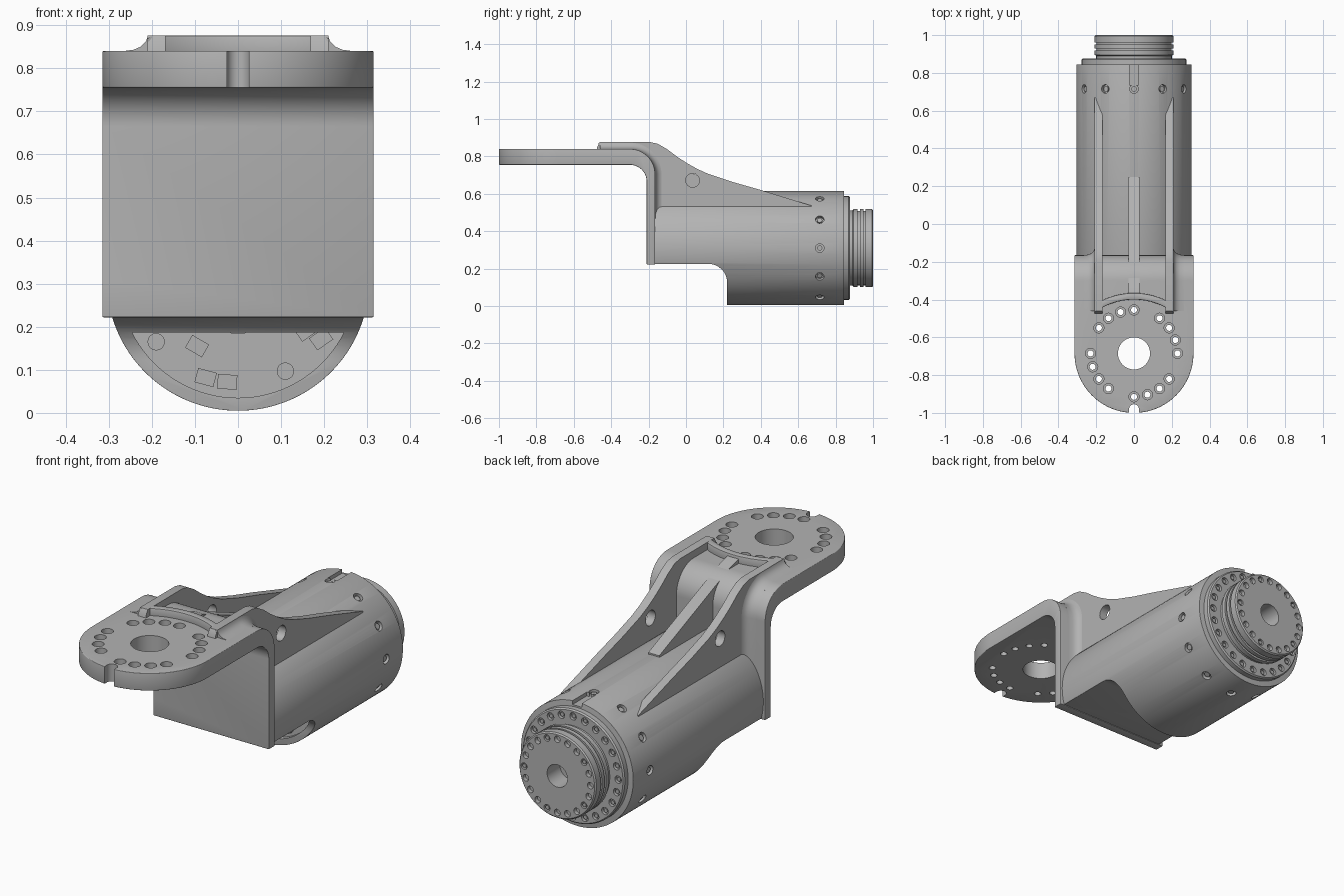
import bpy, bmesh
from math import sin, cos, pi, radians
from mathutils import Vector, Matrix

if "Cube" in bpy.data.objects:
    bpy.data.objects.remove(bpy.data.objects["Cube"])

grey = bpy.data.materials.new("machined_grey")
grey.use_nodes = True
grey.diffuse_color = (0.45, 0.45, 0.45, 1)
grey.node_tree.nodes["Principled BSDF"].inputs["Base Color"].default_value = grey.diffuse_color

AXIS_Z = 0.31            # height of the barrel axis
FLANGE_Y = -0.685        # centre of the round mounting flange


def finish(name, bm):
    bmesh.ops.remove_doubles(bm, verts=bm.verts, dist=1e-5)
    bmesh.ops.recalc_face_normals(bm, faces=bm.faces)
    mesh = bpy.data.meshes.new(name)
    bm.to_mesh(mesh)
    bm.free()
    mesh.materials.append(grey)
    obj = bpy.data.objects.new(name, mesh)
    bpy.context.collection.objects.link(obj)
    return obj


def activate(obj):
    bpy.ops.object.select_all(action='DESELECT')
    obj.select_set(True)
    bpy.context.view_layer.objects.active = obj


def boolean(obj, tool, op='DIFFERENCE'):
    mod = obj.modifiers.new("cut", 'BOOLEAN')
    mod.operation, mod.object, mod.solver = op, tool, 'EXACT'
    activate(obj)
    bpy.ops.object.modifier_apply(modifier=mod.name)
    bpy.data.objects.remove(tool)


def bevel(obj, width, segments=3):
    mod = obj.modifiers.new("soft", 'BEVEL')
    mod.width, mod.segments, mod.angle_limit = width, segments, radians(40)
    activate(obj)
    bpy.ops.object.modifier_apply(modifier=mod.name)


def smooth(obj):
    activate(obj)
    bpy.ops.object.shade_smooth_by_angle(angle=radians(32))


def loft(name, rings, closed=False):
    """Skin equal point loops; close into a torus or cap both ends."""
    bm = bmesh.new()
    loops = [[bm.verts.new(p) for p in ring] for ring in rings]
    n = len(loops[0])
    pairs = list(zip(loops, loops[1:])) + ([(loops[-1], loops[0])] if closed else [])
    for a, b in pairs:
        for i in range(n):
            bm.faces.new((a[i], a[(i + 1) % n], b[(i + 1) % n], b[i]))
    if not closed:
        bm.faces.new(loops[0])
        bm.faces.new(loops[-1])
    return finish(name, bm)


def side_prism(name, outline, x0, x1):
    return loft(name, [[(x, y, z) for y, z in outline] for x in (x0, x1)])


def plan_prism(name, outline, z0, z1):
    return loft(name, [[(x, y, z) for x, y in outline] for z in (z0, z1)])


def lathe(name, profile, steps=96):
    """Turn (radius, y) points about the barrel axis."""
    bm = bmesh.new()
    verts = [bm.verts.new((r, y, AXIS_Z)) for r, y in profile]
    edges = [bm.edges.new(e) for e in zip(verts, verts[1:])]
    bmesh.ops.spin(bm, geom=verts + edges, cent=(0, 0, AXIS_Z), axis=(0, 1, 0),
                   angle=2 * pi, steps=steps, use_merge=True)
    return finish(name, bm)


def pegs(name, spots, radius, depth, segments=20):
    """Cylinders centred on (position, direction) pairs, in one mesh."""
    bm = bmesh.new()
    for pos, way in spots:
        turn = Vector(way).to_track_quat('Z', 'Y').to_matrix().to_4x4()
        bmesh.ops.create_cone(bm, cap_ends=True, segments=segments, radius1=radius,
                              radius2=radius, depth=depth,
                              matrix=Matrix.Translation(pos) @ turn)
    return finish(name, bm)


def box(name, pos, size, turn=0):
    bm = bmesh.new()
    bmesh.ops.create_cube(bm, size=1, matrix=Matrix.Translation(pos)
                          @ Matrix.Rotation(turn, 4, 'Y') @ Matrix.Diagonal((*size, 1)))
    return finish(name, bm)


def arc(cx, cy, r, a0, a1, n=16):
    angles = [radians(a0 + (a1 - a0) * i / n) for i in range(n + 1)]
    return [(cx + r * cos(a), cy + r * sin(a)) for a in angles]


def around(r, y, count, start=0):
    return [((r * cos(a), y, AXIS_Z + r * sin(a)), (0, 1, 0))
            for a in (start + 2 * pi * i / count for i in range(count))]


# Barrel with the stepped underside
barrel = lathe("barrel", [(0, -0.18), (0.305, -0.18), (0.305, 0.845), (0, 0.845)], 128)
step = [(-0.5, -0.2), (-0.5, 0.225)] + arc(0.12, 0.125, 0.1, 90, 0) + [(0.22, -0.2)]
boolean(barrel, side_prism("step_cutter", step, -0.6, 0.6))
bevel(barrel, 0.01)
recess = pegs("recess_cutter", [((0, 0.222, AXIS_Z), (0, 1, 0))], 0.275, 0.046, 96)
boolean(barrel, recess)
boolean(barrel, pegs("core_cutter", [((0, 0.26, AXIS_Z), (0, 1, 0))], 0.125, 0.1, 48))

# Radial screw holes round the barrel, and the key slot on top
radial = []
for i in range(12):
    way = Vector((cos(i * pi / 6), 0, sin(i * pi / 6)))
    radial.append((way, Vector((0, 0.715, AXIS_Z))))
boolean(barrel, pegs("radial_cutter", [(c + w * 0.31, w) for w, c in radial], 0.023, 0.05))
boolean(barrel, box("slot_cutter", (0, 0.8, 0.615), (0.05, 0.13, 0.04)))
smooth(barrel)
smooth(pegs("radial_screws", [(c + w * 0.285, w) for w, c in radial], 0.014, 0.025, 12))

# Bent mounting plate: flange, bend and front wall
bend = ([(-1.1, 0.84)] + arc(-0.3, 0.705, 0.135, 90, 0) + [(-0.165, 0.222), (-0.21, 0.222)]
        + arc(-0.3, 0.665, 0.09, 0, 90) + [(-1.1, 0.755)])
plate = side_prism("mounting_plate", bend, -0.315, 0.315)
plan = arc(0, FLANGE_Y, 0.315, 180, 360, 64) + [(0.315, 0), (-0.315, 0)]
boolean(plate, plan_prism("plan_cutter", plan, 0, 1), 'INTERSECT')
bevel(plate, 0.01)

# Flange bore, edge notch and four groups of counterbored holes
up = (0, 0, 1)
ring = []
for quarter in range(4):
    for k in range(4):
        a = radians(90 * quarter + 18 * k)
        ring.append((0.23 * cos(a), FLANGE_Y + 0.23 * sin(a)))
boolean(plate, pegs("bore_cutter", [((0, FLANGE_Y, 0.8), up)], 0.085, 0.3, 48))
boolean(plate, pegs("sink_cutter", [((x, y, 0.84), up) for x, y in ring], 0.027, 0.06))
boolean(plate, pegs("hole_cutter", [((x, y, 0.8), up) for x, y in ring], 0.016, 0.2))
notch = [(0.026, -1.05)] + arc(0, -0.98, 0.026, 0, 180, 12) + [(-0.026, -1.05)]
boolean(plate, plan_prism("notch_cutter", notch, 0.7, 0.9))
smooth(plate)

# Side ribs with a cross hole, and the concave fillets along their feet
rib_outline = [(-0.475, 0.85), (-0.46, 0.876), (-0.19, 0.876), (-0.15, 0.867), (-0.1, 0.838),
               (-0.05, 0.8), (0, 0.767), (0.06, 0.733), (0.12, 0.706), (0.25, 0.663),
               (0.4, 0.62), (0.67, 0.537), (0.67, 0.48), (-0.2, 0.48), (-0.19, 0.7),
               (-0.3, 0.8), (-0.475, 0.8)]
fillet = [(0.2, 0.034), (0.21, 0.034), (0.214, 0.022), (0.226, 0.01), (0.243, 0.003),
          (0.265, 0), (0.265, -0.006), (0.2, -0.006)]
stations = [(-0.46, 0.84, 90)] + [
    (y, z, 90 - 90 * i / 12) for i, (y, z) in enumerate(arc(-0.3, 0.705, 0.135, 90, 0, 12))
] + [(-0.165, 0.45, 0)]
for side, label in ((1, "left"), (-1, "right")):
    rib = side_prism(label + "_rib", rib_outline, side * 0.168, side * 0.21)
    hole = pegs("rib_cutter", [((side * 0.19, 0.035, 0.672), (1, 0, 0))], 0.037, 0.2, 32)
    boolean(rib, hole)
    smooth(rib)
    rings = [[(side * x, y + n * cos(radians(a)), z + n * sin(radians(a))) for x, n in fillet]
             for y, z, a in stations]
    smooth(loft(label + "_rib_fillet", rings))

# Curved rim joining the ribs across the flange
outer = arc(0, -0.75, 0.35, 53, 127)
inner = arc(0, -0.75, 0.385, 115.5, 64.5)
rim = plan_prism("pocket_rim", outer + inner, 0.82, 0.876)
bevel(rim, 0.006, 2)
smooth(rim)

# Slim centre rib running down onto the barrel
smooth(side_prism("centre_rib", [(-0.39, 0.868), (-0.3, 0.845), (0.25, 0.622), (0.25, 0.59),
                                 (-0.18, 0.59), (-0.19, 0.7), (-0.3, 0.8), (-0.39, 0.8)],
                  -0.03, 0.03))

# Bearing ring with its screws
bearing = lathe("bearing_ring", [(0, 0.82), (0.277, 0.82), (0.277, 0.87), (0.271, 0.877),
                                 (0, 0.877)])
boolean(bearing, pegs("bearing_cutter", around(0.245, 0.877, 24), 0.018, 0.03, 16))
smooth(bearing)
smooth(pegs("bearing_screws", around(0.245, 0.86, 24), 0.01, 0.024, 10))

# Grooved output hub
hub = lathe("output_hub", [(0, 0.9), (0.055, 0.9), (0.055, 1), (0.203, 1), (0.209, 0.994),
                           (0.209, 0.96), (0.199, 0.96), (0.199, 0.95), (0.209, 0.95),
                           (0.209, 0.93), (0.199, 0.93), (0.199, 0.918), (0.209, 0.918),
                           (0.209, 0.896), (0.2, 0.89), (0.2, 0.86), (0, 0.86)])
boolean(hub, pegs("hub_cutter", around(0.18, 1.0, 20), 0.016, 0.04, 16))
smooth(hub)
smooth(pegs("hub_screws", around(0.18, 0.982, 5, pi / 10 * 0.0), 0.01, 0.03, 10))

# Connectors and screws on the lower circuit face
for i, (x, z, turn) in enumerate([(-0.095, 0.155, 30), (-0.075, 0.082, 15), (-0.025, 0.072, 4),
                                  (0.158, 0.192, -35), (0.193, 0.172, -35)]):
    box(f"connector_{i}", (x, 0.238, z), (0.045, 0.02, 0.034), radians(turn))
board_screws = [((-0.19, 0.238, 0.165), (0, 1, 0)), ((0.11, 0.238, 0.097), (0, 1, 0))]
smooth(pegs("board_screws", board_screws, 0.02, 0.02))
